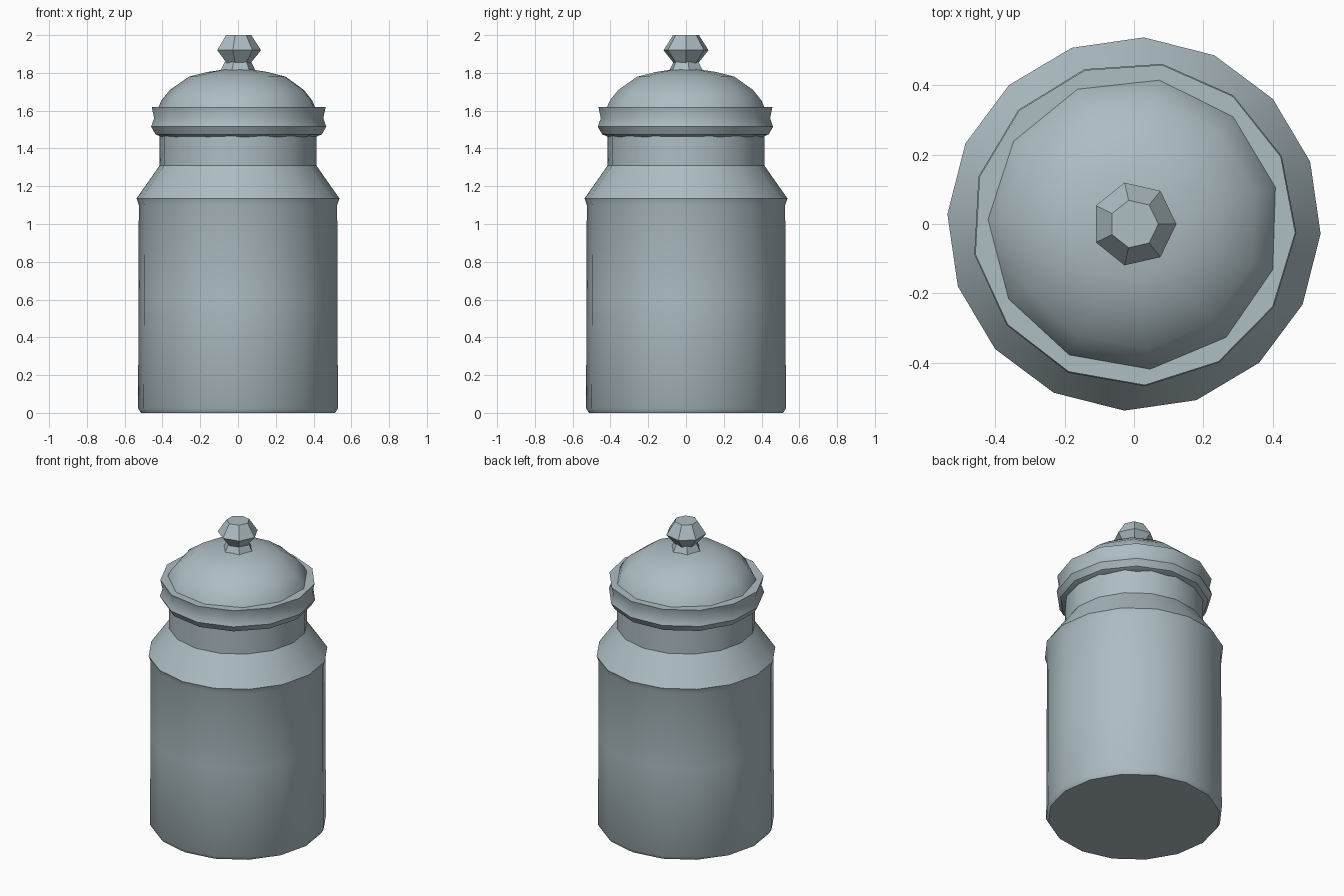
import bpy, bmesh, math

if "Cube" in bpy.data.objects:
    bpy.data.objects.remove(bpy.data.objects["Cube"])

glaze = bpy.data.materials.new("grey_blue_glaze")
glaze.diffuse_color = (0.42, 0.51, 0.545, 1)
glaze.use_nodes = True
glaze.node_tree.nodes["Principled BSDF"].inputs["Base Color"].default_value = glaze.diffuse_color


def lathe(name, profile, sides, phase=0.0):
    """Spin a (radius, z) profile into a closed, capped solid."""
    bm = bmesh.new()
    rings = []
    for r, z in profile:
        ring = []
        for i in range(sides):
            a = math.radians(phase) + 2 * math.pi * i / sides
            ring.append(bm.verts.new((r * math.cos(a), r * math.sin(a), z)))
        rings.append(ring)
    for low, high in zip(rings, rings[1:]):
        for i in range(sides):
            j = (i + 1) % sides
            bm.faces.new((low[i], low[j], high[j], high[i]))
    bm.faces.new(rings[0][::-1])
    bm.faces.new(rings[-1])
    mesh = bpy.data.meshes.new(name)
    bm.to_mesh(mesh)
    bm.free()
    obj = bpy.data.objects.new(name, mesh)
    obj.data.materials.append(glaze)
    bpy.context.collection.objects.link(obj)
    bpy.ops.object.select_all(action='DESELECT')
    obj.select_set(True)
    bpy.context.view_layer.objects.active = obj
    bpy.ops.object.shade_smooth_by_angle(angle=math.radians(33))
    return obj


# Jar with straight wall, sloped shoulder and short neck
lathe("jar_body", [(0.515, 0.0), (0.53, 0.025), (0.527, 0.6), (0.526, 1.10),
                   (0.538, 1.135), (0.415, 1.31), (0.415, 1.48)], 16, -3)

# Thick rim of the lid
lathe("lid_rim", [(0.41, 1.46), (0.445, 1.475), (0.468, 1.515), (0.452, 1.56),
                  (0.465, 1.62)], 13, 80)

# Domed lid
lathe("lid_dome", [(0.425, 1.61), (0.405, 1.655), (0.36, 1.71), (0.26, 1.78),
                   (0.16, 1.805), (0.06, 1.82)], 11, 80)

# Faceted knob on a flared stem
lathe("knob_stem", [(0.095, 1.81), (0.07, 1.86)], 6, 10)
lathe("knob", [(0.065, 1.85), (0.122, 1.92), (0.07, 2.0)], 7, 0)
